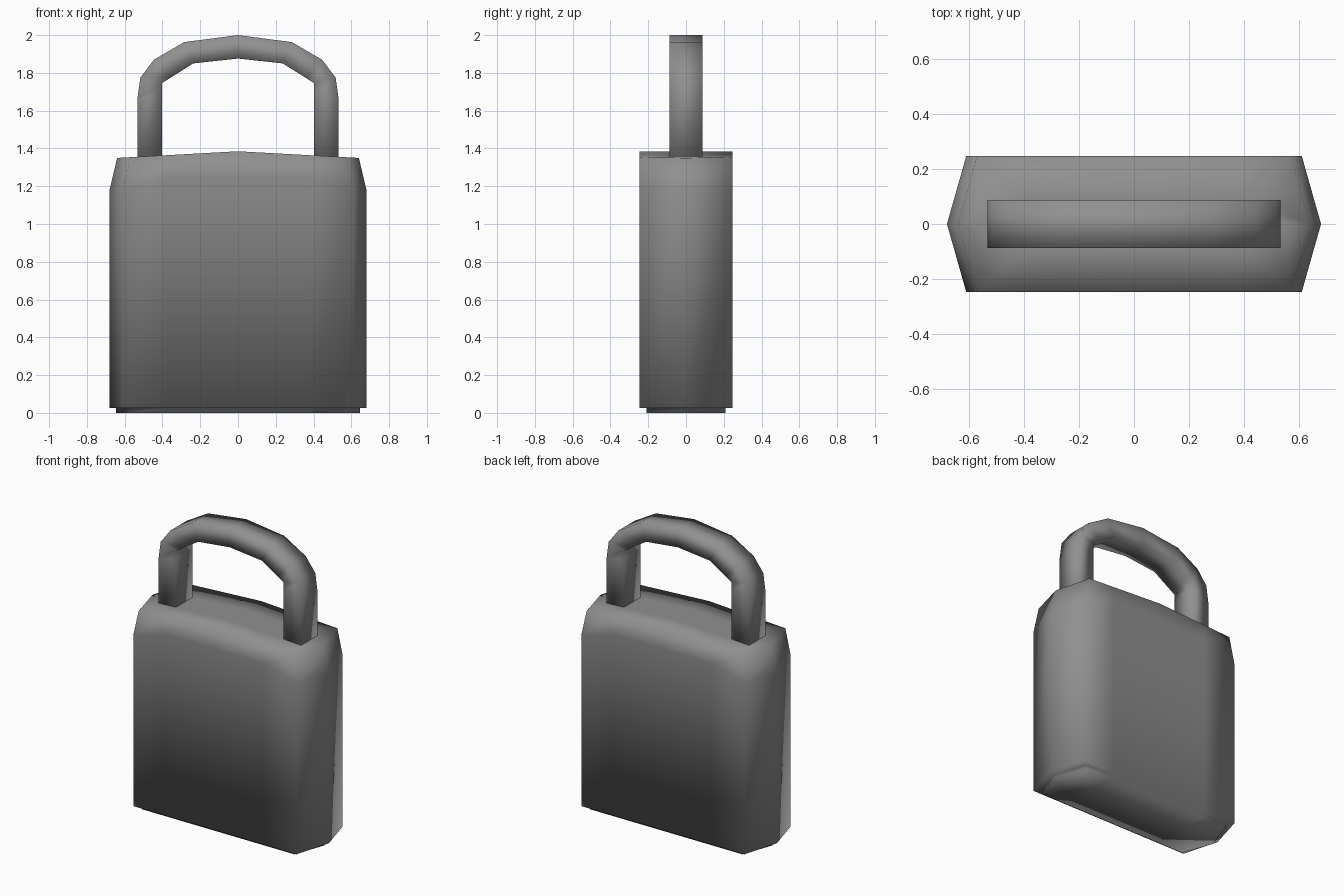
import bpy, bmesh

if "Cube" in bpy.data.objects:
    bpy.data.objects.remove(bpy.data.objects["Cube"], do_unlink=True)

grey = bpy.data.materials.new("steel_grey")
grey.use_nodes = True
grey.diffuse_color = (0.28, 0.28, 0.28, 1)
grey.node_tree.nodes["Principled BSDF"].inputs["Base Color"].default_value = grey.diffuse_color


def loft(name, rings):
    """Skin a list of equal rings, cap both ends and shade smooth."""
    bm = bmesh.new()
    loops = [[bm.verts.new(p) for p in ring] for ring in rings]
    n = len(loops[0])
    for a, b in zip(loops, loops[1:]):
        for i in range(n):
            j = (i + 1) % n
            bm.faces.new((a[i], a[j], b[j], b[i]))
    bm.faces.new(loops[0])
    bm.faces.new(loops[-1])
    bmesh.ops.recalc_face_normals(bm, faces=bm.faces)
    mesh = bpy.data.meshes.new(name)
    bm.to_mesh(mesh)
    bm.free()
    mesh.materials.append(grey)
    mesh.shade_smooth()
    obj = bpy.data.objects.new(name, mesh)
    bpy.context.collection.objects.link(obj)
    return obj


def outline(corner, tip, column, depth, height):
    """Six-sided plan with extra columns along the front and back."""
    half = [(tip, 0), (corner, depth), (column, depth), (0, depth),
            (-column, depth), (-corner, depth)]
    plan = half + [(-x, -y) for x, y in half]
    return [(x, y, height(x)) for x, y in plan]


def level(z):
    return lambda x: z


def crown(x):
    return 1.385 - 0.055 * abs(x)


# Body: stepped base, straight walls, chamfered ends and crowned top
loft("body", [
    outline(0.57, 0.645, 0.37, 0.21, level(0)),
    outline(0.57, 0.645, 0.37, 0.21, level(0.025)),
    outline(0.61, 0.68, 0.37, 0.247, level(0.025)),
    outline(0.61, 0.68, 0.37, 0.247, lambda x: 1.18 if abs(x) > 0.5 else 1.25),
    outline(0.57, 0.64, 0.37, 0.247, crown),
    outline(0.39, 0.55, 0.36, 0.09, crown),
])

# Shackle: matching outer and inner arch points, mirrored to the other leg
outer = [(0.533, 1.3), (0.533, 1.66), (0.517, 1.775), (0.445, 1.87), (0.285, 1.963), (0, 2)]
inner = [(0.403, 1.3), (0.403, 1.69), (0.403, 1.745), (0.36, 1.773), (0.237, 1.85), (0, 1.876)]


def arch(points):
    return points + [(-x, z) for x, z in reversed(points[:-1])]


w = 0.087
loft("shackle", [
    [(ox, -w, oz), (ox, w, oz), (ix, w, iz), (ix, -w, iz)]
    for (ox, oz), (ix, iz) in zip(arch(outer), arch(inner))
])
